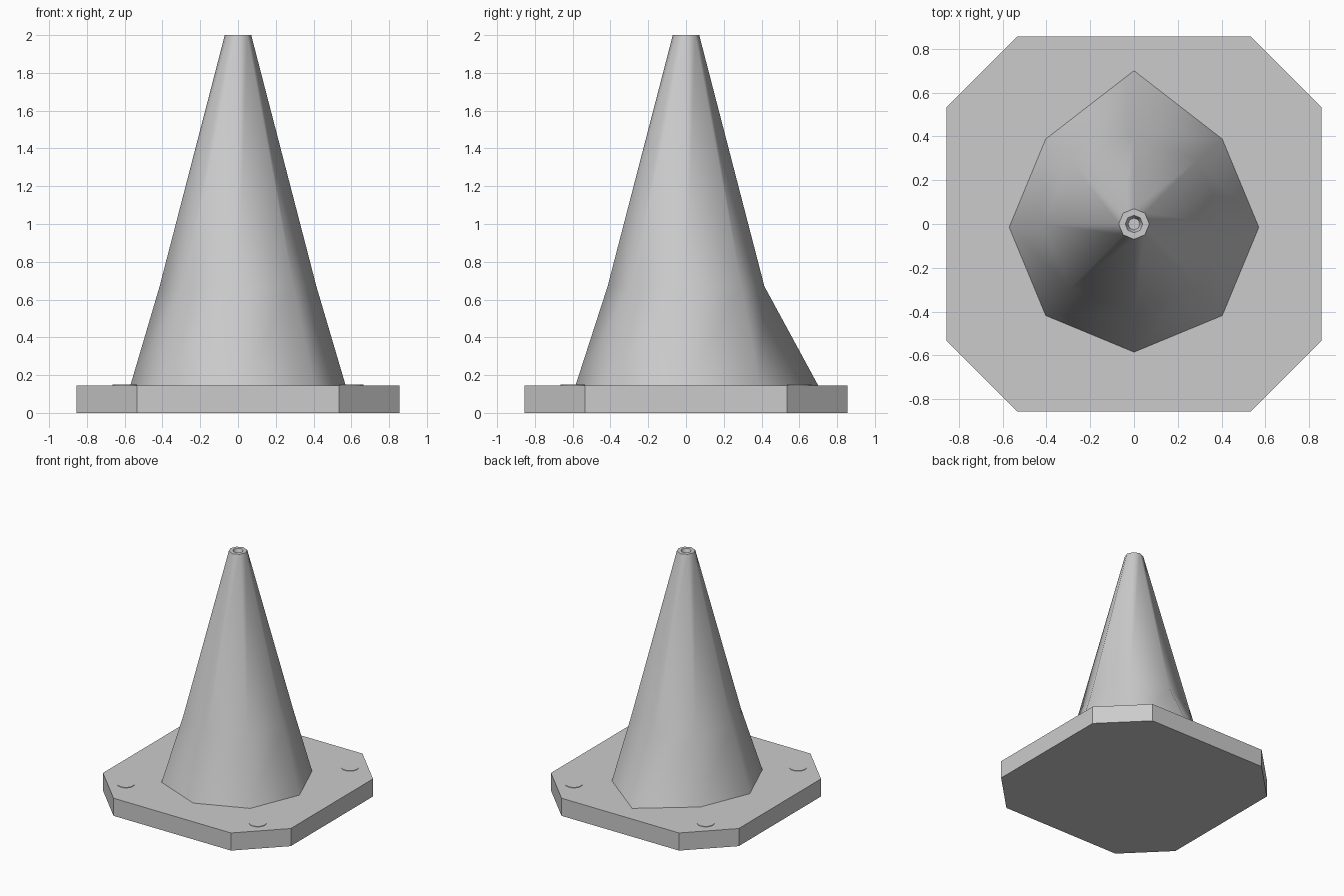
import bpy
import bmesh
from math import sin, cos, pi, radians

if "Cube" in bpy.data.objects:
    bpy.data.objects.remove(bpy.data.objects["Cube"], do_unlink=True)

BASE_TOP = 0.145

grey = bpy.data.materials.new("plain grey")
grey.use_nodes = True
grey.diffuse_color = (0.6, 0.6, 0.6, 1)
grey.node_tree.nodes["Principled BSDF"].inputs["Base Color"].default_value = (0.6, 0.6, 0.6, 1)


def octagon(radius, z, shift=0.0, back=None):
    """Eight points with corners on the axes; the back corner can be pulled out."""
    ring = [(radius * cos(i * pi / 4), radius * sin(i * pi / 4) + shift, z) for i in range(8)]
    if back is not None:
        ring[2] = (0, back, z)
    return ring


def loft(name, rings, smooth_angle=None):
    """Skin a stack of rings and cap both ends."""
    bm = bmesh.new()
    loops = [[bm.verts.new(p) for p in ring] for ring in rings]
    count = len(loops[0])
    for low, high in zip(loops, loops[1:]):
        for i in range(count):
            j = (i + 1) % count
            bm.faces.new((low[i], low[j], high[j], high[i]))
    bm.faces.new(loops[0][::-1])
    bm.faces.new(loops[-1])
    bmesh.ops.recalc_face_normals(bm, faces=bm.faces)
    mesh = bpy.data.meshes.new(name)
    bm.to_mesh(mesh)
    bm.free()
    obj = bpy.data.objects.new(name, mesh)
    bpy.context.collection.objects.link(obj)
    mesh.materials.append(grey)
    if smooth_angle:
        bpy.ops.object.select_all(action="DESELECT")
        obj.select_set(True)
        bpy.context.view_layer.objects.active = obj
        bpy.ops.object.shade_smooth_by_angle(angle=radians(smooth_angle))
    return obj


# Base plate: square with cut corners
HALF, CUT = 0.855, 0.535
outline = [(HALF, -CUT), (HALF, CUT), (CUT, HALF), (-CUT, HALF),
           (-HALF, CUT), (-HALF, -CUT), (-CUT, -HALF), (CUT, -HALF)]
loft("base_plate", [[(x, y, z) for x, y in outline] for z in (0, BASE_TOP)])

# Cone body: flared foot with a pulled-out back corner, hollowed tip
loft("cone_body", [
    octagon(0.57, BASE_TOP, shift=-0.015, back=0.70),
    octagon(0.415, 0.67),
    octagon(0.07, 2.0),
    octagon(0.04, 2.0),
    octagon(0.027, 1.96),
], smooth_angle=60)

# Low round studs near the plate corners
for side, x in (("left", 0.6), ("right", -0.6)):
    for end, y in (("front", -0.6), ("back", 0.6)):
        loft(f"stud_{end}_{side}", [
            [(x + 0.065 * cos(i * pi / 8), y + 0.065 * sin(i * pi / 8), z) for i in range(16)]
            for z in (BASE_TOP - 0.01, BASE_TOP + 0.004)
        ])
